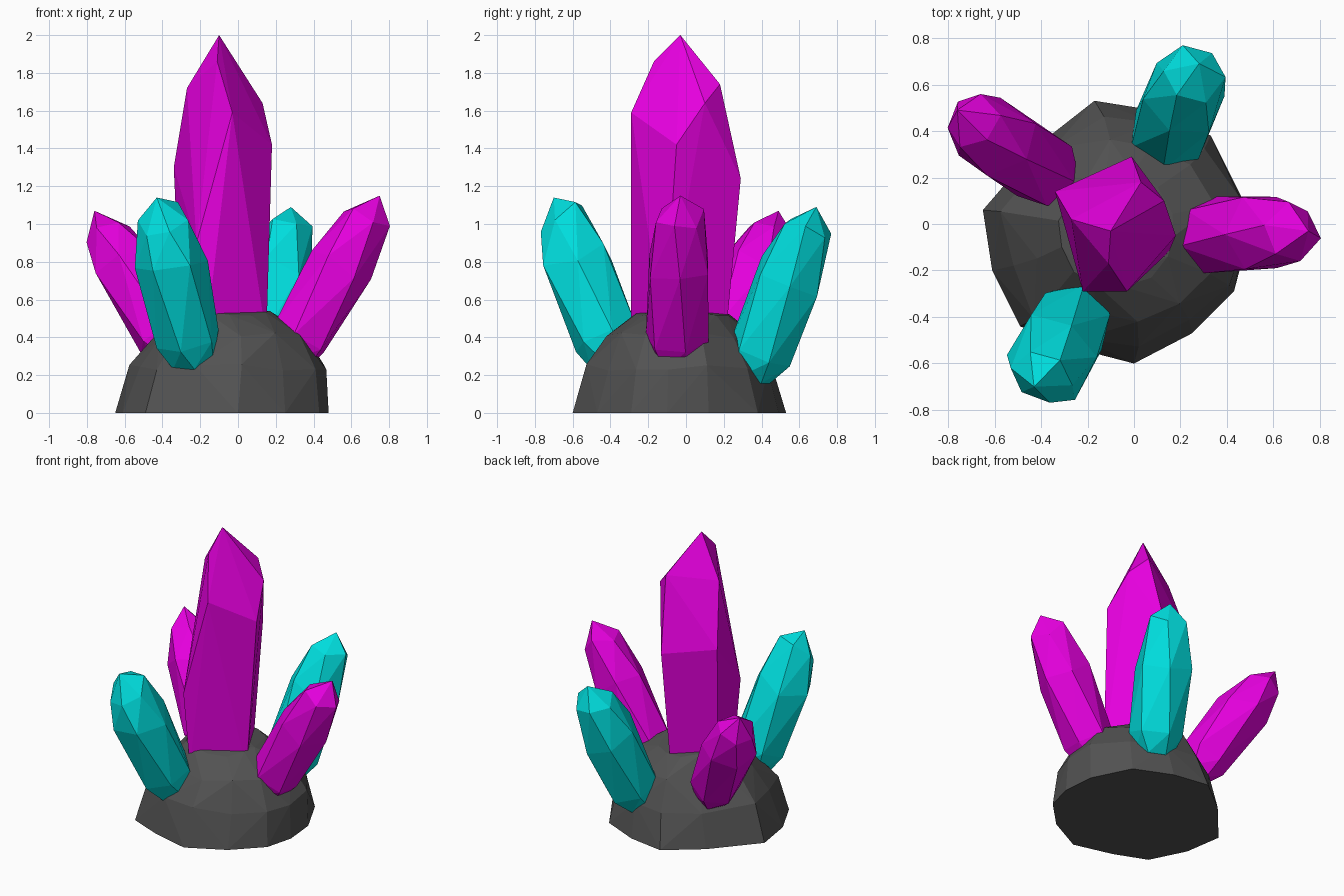
import bpy, bmesh, math, random
from mathutils import Vector

cube = bpy.data.objects.get("Cube")
if cube:
    bpy.data.objects.remove(cube, do_unlink=True)


def make_material(name, rgb):
    mat = bpy.data.materials.new(name)
    mat.use_nodes = True
    mat.diffuse_color = (*rgb, 1)
    mat.node_tree.nodes["Principled BSDF"].inputs["Base Color"].default_value = (*rgb, 1)
    return mat


magenta = make_material("magenta", (0.8, 0, 0.74))
cyan = make_material("cyan", (0, 0.74, 0.74))
grey = make_material("dark grey", (0.085, 0.085, 0.085))


def faceted_hull(name, points, mat):
    """Wrap points in a flat-shaded convex hull."""
    bm = bmesh.new()
    for p in points:
        bm.verts.new(p)
    hull = bmesh.ops.convex_hull(bm, input=bm.verts)
    loose = set(hull["geom_interior"]) | set(hull["geom_unused"])
    bmesh.ops.delete(bm, geom=[v for v in loose if isinstance(v, bmesh.types.BMVert)],
                     context="VERTS")
    bmesh.ops.dissolve_limit(bm, angle_limit=math.radians(2), verts=bm.verts, edges=bm.edges)
    bmesh.ops.recalc_face_normals(bm, faces=bm.faces)
    mesh = bpy.data.meshes.new(name)
    bm.to_mesh(mesh)
    bm.free()
    mesh.materials.append(mat)
    obj = bpy.data.objects.new(name, mesh)
    bpy.context.collection.objects.link(obj)


def rock_points(outline, centre, levels, rng, jitter):
    """Stack scaled copies of a ground outline; levels are (height, scale, x shift)."""
    points = [(x, y, 0) for x, y in outline]
    for z, scale, shift in levels:
        for x, y in outline:
            s = scale * rng.uniform(1 - jitter, 1 + jitter)
            points.append((centre[0] + shift + (x - centre[0]) * s,
                           centre[1] + (y - centre[1]) * s,
                           z + rng.uniform(-jitter, jitter) * 0.4))
    return points


# Rock base
rock_outline = [(-0.17, 0.53), (0.08, 0.49), (0.33, 0.38), (0.46, 0.12), (0.48, -0.1),
                (0.43, -0.29), (0.25, -0.47), (0, -0.6), (-0.27, -0.53), (-0.49, -0.44),
                (-0.61, -0.2), (-0.65, 0.06), (-0.4, 0.35)]
rock_levels = [(0.24, 0.9, 0.03), (0.41, 0.69, 0.04), (0.53, 0.45, 0)]
faceted_hull("rock_base", rock_points(rock_outline, (-0.08, -0.02), rock_levels,
                                      random.Random(4), 0.05), grey)

# Tall central crystal: foot, staggered shoulder, crown and tip
foot = [(0.15, -0.12), (-0.17, -0.29), (-0.3, 0.08), (-0.03, 0.21)]
shoulder = [(-0.34, 0.14, 1.3), (-0.01, 0.29, 1.24), (0.18, -0.05, 1.42),
            (-0.03, -0.29, 1.59), (-0.22, -0.29, 0.9)]
crown = [(-0.27, 0.02, 1.72), (0.13, 0.1, 1.64), (0.03, 0.18, 1.74), (-0.11, -0.17, 1.86)]
faceted_hull("tall_crystal", [(x, y, 0.4) for x, y in foot] + shoulder + crown
             + [(-0.1, -0.03, 2)], magenta)


def leaning_crystal(name, base, tip, radius, mat, seed, sides=6):
    """Jittered rings along a leaning axis, ending in a point."""
    rng = random.Random(seed)
    base, tip = Vector(base), Vector(tip)
    axis = tip - base
    side = axis.cross(Vector((0, 0, 1))).normalized()
    up = side.cross(axis).normalized()
    points = [tip]
    for i, (t, width) in enumerate([(-0.04, 0.68), (0.1, 0.95), (0.58, 1.06), (0.86, 0.73)]):
        for k in range(sides):
            a = math.tau * (k + 0.25 * i) / sides
            r = radius * width * rng.uniform(0.94, 1.06)
            along = t + rng.uniform(-0.05, 0.05) * (i > 1)
            points.append(base + axis * along + (side * math.cos(a) + up * math.sin(a)) * r)
    faceted_hull(name, points, mat)


# Small crystals leaning outward
leaning_crystal("left_crystal", (0.28, -0.05, 0.31), (0.75, -0.03, 1.15), 0.172, magenta, 1)
leaning_crystal("back_right_crystal", (-0.345, 0.195, 0.33), (-0.76, 0.49, 1.07), 0.165, magenta, 3)
leaning_crystal("front_right_crystal", (-0.24, -0.39, 0.31), (-0.43, -0.7, 1.14), 0.185, cyan, 5)
leaning_crystal("back_left_crystal", (0.13, 0.35, 0.23), (0.28, 0.69, 1.09), 0.18, cyan, 7)
